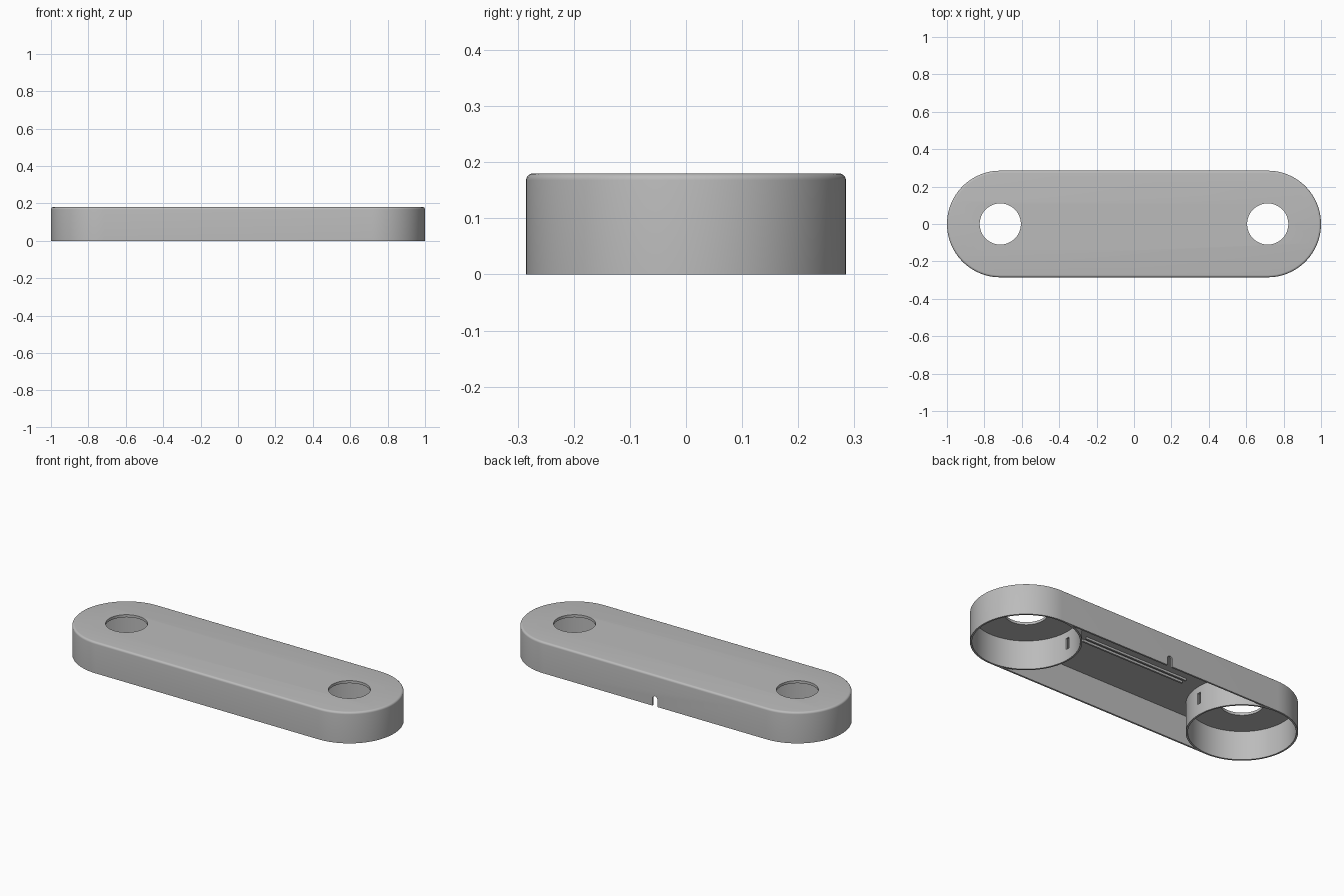
import bpy, bmesh
from math import sin, cos, pi, asin

if "Cube" in bpy.data.objects:
    bpy.data.objects.remove(bpy.data.objects["Cube"])

R, CX, H = 0.285, 0.715, 0.18      # end radius, end centre, height
WALL, ROOF, ROUND = 0.01, 0.165, 0.012
SEG = 48

grey = bpy.data.materials.new("plain grey")
grey.use_nodes = True
grey.diffuse_color = (0.5, 0.5, 0.5, 1)
grey.node_tree.nodes["Principled BSDF"].inputs["Base Color"].default_value = (0.5, 0.5, 0.5, 1)


def loft(name, layers):
    """Closed solid through a stack of (outline, z) layers."""
    bm = bmesh.new()
    rings = [[bm.verts.new((x, y, z)) for x, y in outline] for outline, z in layers]
    for low, high in zip(rings, rings[1:]):
        for i in range(len(low)):
            bm.faces.new((low[i - 1], low[i], high[i], high[i - 1]))
    bm.faces.new(rings[0][::-1])
    bm.faces.new(rings[-1])
    bmesh.ops.recalc_face_normals(bm, faces=bm.faces)
    mesh = bpy.data.meshes.new(name)
    bm.to_mesh(mesh)
    bm.free()
    mesh.materials.append(grey)
    obj = bpy.data.objects.new(name, mesh)
    bpy.context.collection.objects.link(obj)
    return obj


def arc(cx, r, start, end, n=SEG):
    return [(cx + r * cos(start + (end - start) * i / n),
             r * sin(start + (end - start) * i / n)) for i in range(n + 1)]


def stadium(r):
    return arc(CX, r, -pi / 2, pi / 2) + arc(-CX, r, pi / 2, 3 * pi / 2)


def circle(cx, r):
    return arc(cx, r, 0, 2 * pi, 2 * SEG)[:-1]


def rectangle(cx, cy, w, d):
    return [(cx + sx * w / 2, cy + sy * d / 2)
            for sx, sy in ((-1, -1), (1, -1), (1, 1), (-1, 1))]


# Outer body with a rounded top edge
layers = [(stadium(R), 0)]
for k in range(6):
    a = k / 5 * pi / 2
    layers.append((stadium(R - ROUND * (1 - cos(a))), H - ROUND + ROUND * sin(a)))
body = loft("link_cover", layers)

# End pockets, round openings and wall slots
cutters = []
for side in (-1, 1):
    cutters.append(loft("pocket_cutter", [(circle(side * CX, R - WALL), -0.05), (circle(side * CX, R - WALL), ROOF)]))
    cutters.append(loft("opening_cutter", [(circle(side * CX, 0.11), 0.1), (circle(side * CX, 0.11), 0.3)]))
    slot = rectangle(side * (CX - R + WALL / 2), 0, 0.05, 0.022)
    cutters.append(loft("slot_cutter", [(slot, 0.063), (slot, 0.127)]))

# Middle pocket between the two round end walls
t = asin((R - WALL) / R)
middle = arc(CX, R, pi + t, pi - t) + arc(-CX, R, t, -t)
cutters.append(loft("middle_cutter", [(middle, -0.05), (middle, ROOF)]))

# Arched cable notch in the back wall
half = 0.016
notch = [(-half, -0.05), (half, -0.05)] + [(x, y + 0.042) for x, y in arc(0, half, 0, pi, 12)]
cutter = loft("notch_cutter", [(notch, -0.03), (notch, 0.03)])
cutter.rotation_euler.x = pi / 2
cutter.location.y = R
cutters.append(cutter)

for cutter in cutters:
    cutter.hide_render = True
    mod = body.modifiers.new(cutter.name, "BOOLEAN")
    mod.operation, mod.solver, mod.object = "DIFFERENCE", "EXACT", cutter

# Bake the cuts and drop the cutters
bpy.context.view_layer.update()
baked = bpy.data.meshes.new_from_object(body.evaluated_get(bpy.context.evaluated_depsgraph_get()))
body.modifiers.clear()
body.data = baked
for cutter in cutters:
    bpy.data.objects.remove(cutter)

# Thin rails under the roof
for name, y in (("rail_front", -0.015), ("rail_back", 0.015)):
    shape = rectangle(0, y, 0.66, 0.01)
    loft(name, [(shape, ROOF - 0.012), (shape, ROOF + 0.005)])

bpy.ops.object.select_all(action="DESELECT")
body.select_set(True)
bpy.context.view_layer.objects.active = body
bpy.ops.object.shade_smooth_by_angle(angle=pi / 6)
